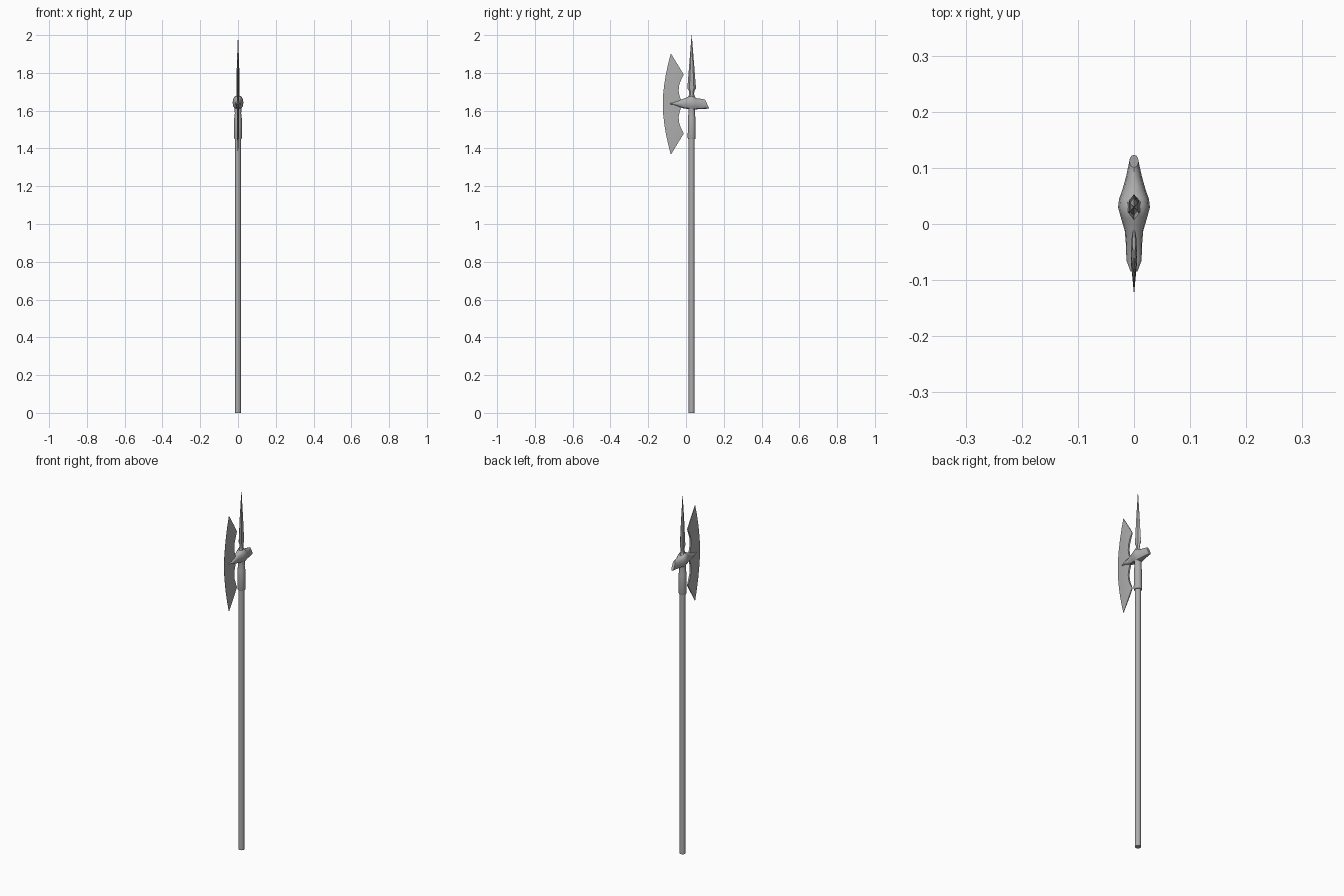
import bpy, bmesh
from math import sin, cos, pi, radians, copysign

if "Cube" in bpy.data.objects:
    bpy.data.objects.remove(bpy.data.objects["Cube"])

CY = 0.03   # pole axis
MZ = 1.635  # blade mid height

steel = bpy.data.materials.new("dark_grey")
steel.diffuse_color = (.42, .42, .42, 1)
steel.use_nodes = True
steel.node_tree.nodes["Principled BSDF"].inputs["Base Color"].default_value = steel.diffuse_color


def finish(name, bm, angle=35):
    bmesh.ops.recalc_face_normals(bm, faces=bm.faces)
    me = bpy.data.meshes.new(name)
    bm.to_mesh(me)
    bm.free()
    me.materials.append(steel)
    ob = bpy.data.objects.new(name, me)
    bpy.context.collection.objects.link(ob)
    bpy.ops.object.select_all(action='DESELECT')
    bpy.context.view_layer.objects.active = ob
    ob.select_set(True)
    bpy.ops.object.shade_smooth_by_angle(angle=radians(angle))
    return ob


def loft(name, rings, angle=35):
    bm = bmesh.new()
    loops = [[bm.verts.new(p) for p in r] for r in rings]
    for a, b in zip(loops, loops[1:]):
        n = len(a)
        for i in range(n):
            j = (i + 1) % n
            bm.faces.new((a[i], a[j], b[j], b[i]))
    bm.faces.new(loops[0])
    bm.faces.new(loops[-1])
    return finish(name, bm, angle)


def upright(name, profile, n, angle=35):
    # profile entries: z, half width x, half width y
    return loft(name, [[(rx * sin(2 * pi * i / n), CY + ry * cos(2 * pi * i / n), z)
                        for i in range(n)] for z, rx, ry in profile], angle)


# Pole, socket and top spike
upright("pole", [(0, .0155, .0155), (1.5, .0155, .0155)], 12)
upright("socket", [(1.45, .019, .019), (1.455, .021, .021), (1.56, .02, .02),
                   (1.585, .017, .017), (1.61, .018, .018), (1.64, .02, .02)], 12)
upright("spike", [(1.66, .017, .026), (1.68, .011, .015), (1.69, .009, .013),
                  (1.705, .009, .015), (1.718, .0104, .023),
                  (1.85, .007, .0125), (2.0, .0004, .0006)], 6, 25)

# Head: bulges around the pole, flares onto the blade and ends in a slanted beak
sections = [  # y, half width, mid z, half height, slant
    (-.085, .006, 1.637, .003, 0),
    (-.065, .0135, 1.637, .006, 0), (-.035, .0145, 1.637, .018, 0),
    (-.012, .0165, 1.638, .026, 0), (.01, .023, 1.641, .032, 0),
    (.03, .0285, 1.643, .038, 0), (.045, .0265, 1.638, .034, 0),
    (.06, .021, 1.636, .028, .002), (.085, .014, 1.636, .027, .006),
    (.112, .008, 1.635, .024, .011)]
N = 12


def squarish(v):
    return copysign(abs(v) ** .75, v)


rings = []
for y, w, zc, h, s in sections:
    ring = []
    for i in range(N):
        a = 2 * pi * i / N
        ring.append((w * squarish(cos(a)), y - s * sin(a), zc + h * sin(a)))
    rings.append(ring)
loft("head_and_beak", rings, 40)

# Crescent blade: rows from outer edge to inner edge, upper half mirrored down
half = [  # outer y, outer dz, inner y, inner dz
    (-.08, .268, -.012, .156), (-.094, .215, -.026, .128),
    (-.106, .16, -.036, .1), (-.115, .105, -.039, .07),
    (-.121, .052, -.034, .042), (-.123, 0, -.02, 0)]
rows = half + [(a, -b, c, -d) for a, b, c, d in reversed(half[:-1])]
rings = []
for k, (oy, oz, iy, iz) in enumerate(rows):
    t = .0025 if k in (0, len(rows) - 1) else .0055
    my, mz = oy + .6 * (iy - oy), oz + .6 * (iz - oz)
    rings.append([(.0003, oy, MZ + oz), (t, my, MZ + mz), (t * .8, iy, MZ + iz),
                  (-t * .8, iy, MZ + iz), (-t, my, MZ + mz), (-.0003, oy, MZ + oz)])
loft("axe_blade", rings, 30)
